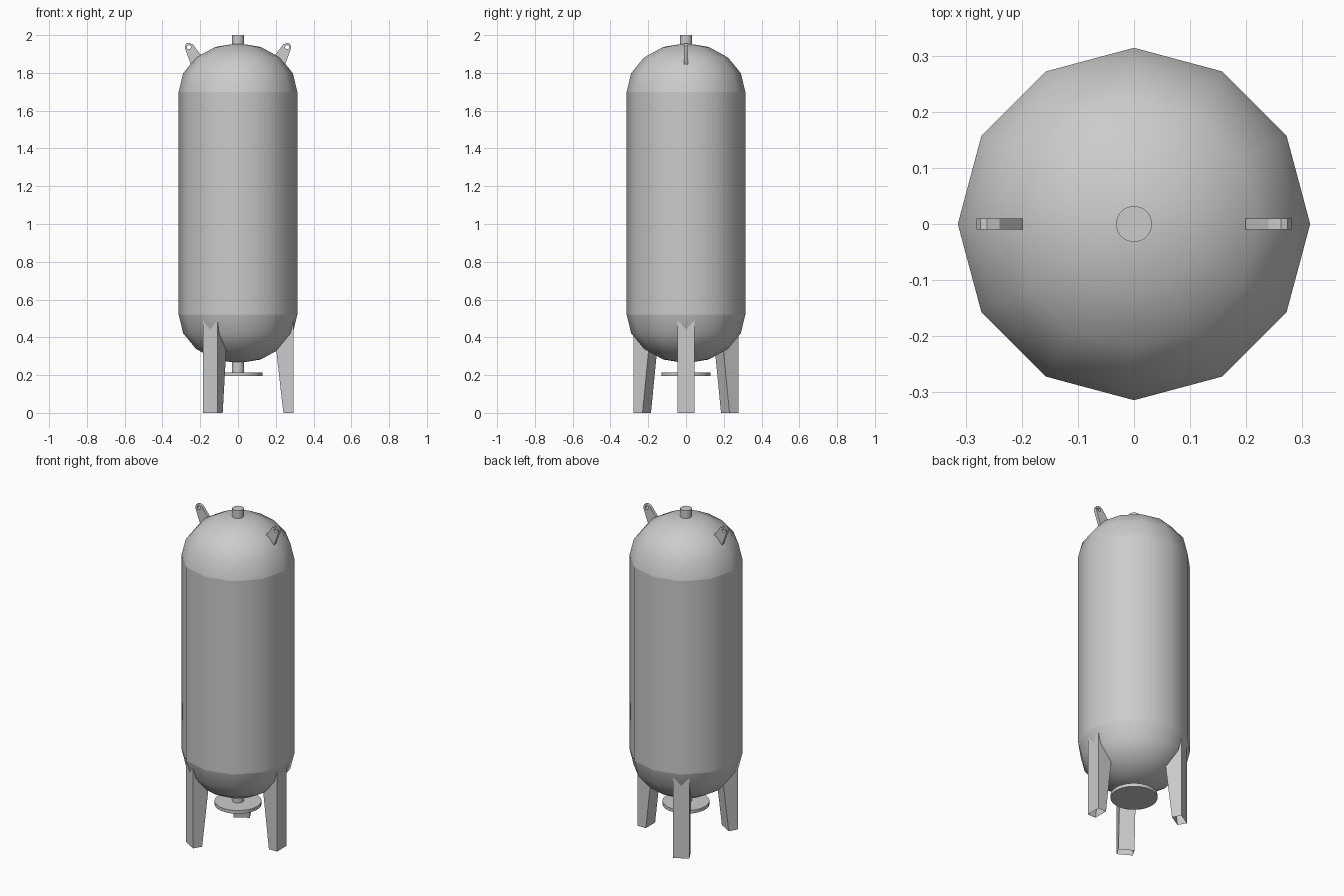
import bpy, bmesh
from math import sin, cos, pi, radians

cube = bpy.data.objects.get("Cube")
if cube:
    bpy.data.objects.remove(cube, do_unlink=True)

# Single painted-steel colour
steel = bpy.data.materials.new("grey steel")
steel.use_nodes = True
steel.diffuse_color = (0.6, 0.6, 0.6, 1)
steel.node_tree.nodes["Principled BSDF"].inputs["Base Color"].default_value = (0.6, 0.6, 0.6, 1)

RADIUS, SIDES = 0.314, 12
SHELL_BOTTOM, SHELL_TOP, DOME_HEIGHT = 0.52, 1.70, 0.257


def finish(name, bm):
    bmesh.ops.remove_doubles(bm, verts=bm.verts, dist=0.0001)
    bmesh.ops.recalc_face_normals(bm, faces=bm.faces)
    mesh = bpy.data.meshes.new(name)
    bm.to_mesh(mesh)
    bm.free()
    obj = bpy.data.objects.new(name, mesh)
    bpy.context.collection.objects.link(obj)
    mesh.materials.append(steel)
    return obj


def smooth(obj, angle):
    bpy.ops.object.select_all(action='DESELECT')
    obj.select_set(True)
    bpy.context.view_layer.objects.active = obj
    bpy.ops.object.shade_smooth_by_angle(angle=radians(angle))


def lathe(name, profile, sides, angle=60):
    """Spin a (radius, height) profile around the vertical axis."""
    bm = bmesh.new()
    verts = [bm.verts.new((r, 0, z)) for r, z in profile]
    edges = [bm.edges.new(pair) for pair in zip(verts, verts[1:])]
    bmesh.ops.spin(bm, geom=verts + edges, cent=(0, 0, 0), axis=(0, 0, 1),
                   angle=2 * pi, steps=sides, use_duplicate=False)
    obj = finish(name, bm)
    smooth(obj, angle)
    return obj


def disc(name, radius, bottom, top):
    return lathe(name, [(0, bottom), (radius, bottom), (radius, top), (0, top)], 32)


# Tank: straight shell with a shallow dome at each end
lathe("tank_shell", [(RADIUS, SHELL_BOTTOM), (RADIUS, SHELL_TOP)], SIDES)
for name, base, way in (("top_dome", SHELL_TOP, 1), ("bottom_dome", SHELL_BOTTOM, -1)):
    arc = [i * pi / 8 for i in range(5)]
    lathe(name, [(RADIUS * cos(a), base + way * DOME_HEIGHT * sin(a)) for a in arc], SIDES)

# Pipes and bottom flange
disc("top_nozzle", 0.032, 1.93, 2.0)
disc("bottom_pipe", 0.032, 0.21, 0.29)
disc("bottom_flange", 0.13, 0.195, 0.215)

# Three hollow tapered legs, open at the foot
LEG_HALF = 0.045
for i, name in enumerate(("left_leg", "back_leg", "front_leg")):
    turn = i * 2 * pi / 3
    bm = bmesh.new()
    rings = []
    for inner, z in ((0.24, 0), (0.182, 0.515)):
        corners = [(inner, -LEG_HALF), (0.295, -LEG_HALF), (0.295, LEG_HALF), (inner, LEG_HALF)]
        rings.append([bm.verts.new((x * cos(turn) - y * sin(turn),
                                    x * sin(turn) + y * cos(turn), z)) for x, y in corners])
    low, high = rings
    for k in range(4):
        n = (k + 1) % 4
        bm.faces.new((low[k], low[n], high[n], high[k]))
    bm.faces.new(high)
    finish(name, bm)

# Lifting lugs: flat plates with a round eye
plate = [(0.2, 1.9), (0.24, 1.951), (0.262, 1.959), (0.274, 1.955),
         (0.281, 1.942), (0.279, 1.925), (0.246, 1.835), (0.19, 1.86)]
eye = [(0.26 + 0.011 * cos(k * pi / 6), 1.936 + 0.011 * sin(k * pi / 6)) for k in range(12)]
for name, side in (("left_lug", 1), ("right_lug", -1)):
    curve = bpy.data.curves.new(name, 'CURVE')
    curve.dimensions = '2D'
    curve.fill_mode = 'BOTH'
    curve.extrude = 0.01
    for outline in (plate, eye):
        spline = curve.splines.new('POLY')
        spline.points.add(len(outline) - 1)
        for point, (x, z) in zip(spline.points, outline):
            point.co = (side * x, z, 0, 1)
        spline.use_cyclic_u = True
    curve.materials.append(steel)
    lug = bpy.data.objects.new(name, curve)
    lug.rotation_euler.x = pi / 2
    bpy.context.collection.objects.link(lug)
    bpy.ops.object.select_all(action='DESELECT')
    lug.select_set(True)
    bpy.context.view_layer.objects.active = lug
    bpy.ops.object.convert(target='MESH')
    smooth(bpy.context.object, 20)
